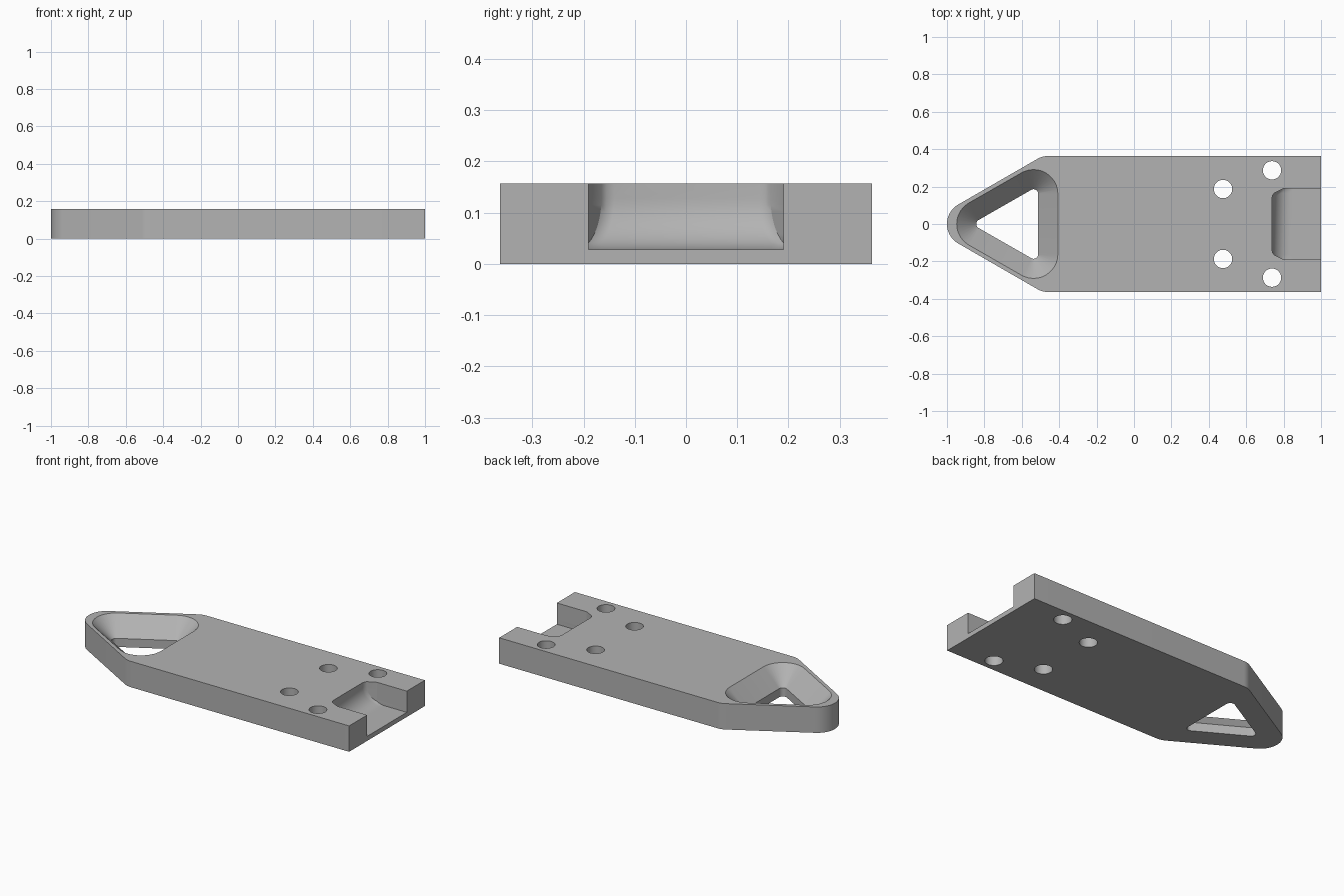
import bpy
import bmesh
from math import sin, cos, radians, sqrt

if "Cube" in bpy.data.objects:
    bpy.data.objects.remove(bpy.data.objects["Cube"], do_unlink=True)

HEIGHT = 0.157
HALF_WIDTH = 0.363

grey = bpy.data.materials.new("plain grey")
grey.use_nodes = True
colour = (0.45, 0.45, 0.45, 1)
grey.diffuse_color = colour
grey.node_tree.nodes["Principled BSDF"].inputs["Base Color"].default_value = colour


def arc(cx, cy, r, start, end, steps=12):
    """Points on an arc, angles in degrees."""
    angles = [radians(start + (end - start) * i / steps) for i in range(steps + 1)]
    return [(cx + r * cos(a), cy + r * sin(a)) for a in angles]


def loft(name, rings):
    """Closed solid through (z, outline) rings with equal point counts."""
    bm = bmesh.new()
    loops = [[bm.verts.new((x, y, z)) for x, y in outline] for z, outline in rings]
    for low, high in zip(loops, loops[1:]):
        for i in range(len(low)):
            j = (i + 1) % len(low)
            bm.faces.new((low[i], low[j], high[j], high[i]))
    bm.faces.new(loops[0][::-1])
    bm.faces.new(loops[-1])
    bmesh.ops.recalc_face_normals(bm, faces=bm.faces)
    mesh = bpy.data.meshes.new(name)
    bm.to_mesh(mesh)
    bm.free()
    mesh.materials.append(grey)
    obj = bpy.data.objects.new(name, mesh)
    bpy.context.collection.objects.link(obj)
    return obj


# Plate with a rounded, tapered nose
nose_r, shoulder_r = 0.12, 0.1
shoulder_x, shoulder_y = -0.464, HALF_WIDTH - shoulder_r
outline = [(1, -HALF_WIDTH), (1, HALF_WIDTH)]
outline += arc(shoulder_x, shoulder_y, shoulder_r, 90, 120, 6)
outline += arc(nose_r - 1, 0, nose_r, 120, 240, 24)
outline += arc(shoulder_x, -shoulder_y, shoulder_r, 240, 270, 6)
plate = loft("base_plate", [(0, outline), (HEIGHT, outline)])


# Triangular opening: straight below, flared above
def triangle(r):
    return (arc(-0.537, -0.161, r, -90 - 30, 0)
            + arc(-0.537, 0.161, r, 0, 120)
            + arc(-0.818, 0, r, 120, 240))


cutters = [loft("triangle_cutter", [(-0.1, triangle(0.025)), (0.052, triangle(0.025)),
                                    (HEIGHT, triangle(0.13)), (0.187, triangle(0.16))])]

# Four through holes in mirrored pairs
for x, y in ((0.476, 0.187), (0.738, 0.287)):
    for side in (-1, 1):
        circle = arc(x, side * y, 0.049, 0, 360, 40)[:-1]
        cutters.append(loft("hole_cutter", [(-0.1, circle), (0.3, circle)]))

# End slot: flat floor curving up into the back wall, slanted corners
FLOOR, FILLET = 0.028, 0.1


def slot(back):
    corner = back + 0.012
    edge = min(0.19, 0.19 - (0.80 - corner) / 2)
    half = [(1.1, 0.19), (max(0.80, corner + 0.001), 0.19), (corner, edge),
            (back + 0.004, edge - 0.01), (back, edge - 0.025)]
    return half + [(x, -y) for x, y in reversed(half)]


rings = []
for i in range(13):
    a = radians(90 * i / 12)
    rings.append((FLOOR + FILLET * (1 - cos(a)), slot(0.738 + FILLET * (1 - sin(a)))))
rings.append((0.3, slot(0.738)))
cutters.append(loft("slot_cutter", rings))

# Cut the plate and discard the cutters
bpy.context.view_layer.objects.active = plate
plate.select_set(True)
for cutter in cutters:
    cutter.hide_render = True
    cut = plate.modifiers.new("cut", "BOOLEAN")
    cut.operation = "DIFFERENCE"
    cut.solver = "EXACT"
    cut.object = cutter
    bpy.ops.object.modifier_apply(modifier=cut.name)
    bpy.data.objects.remove(cutter, do_unlink=True)

bpy.ops.object.shade_smooth_by_angle(angle=radians(25))
